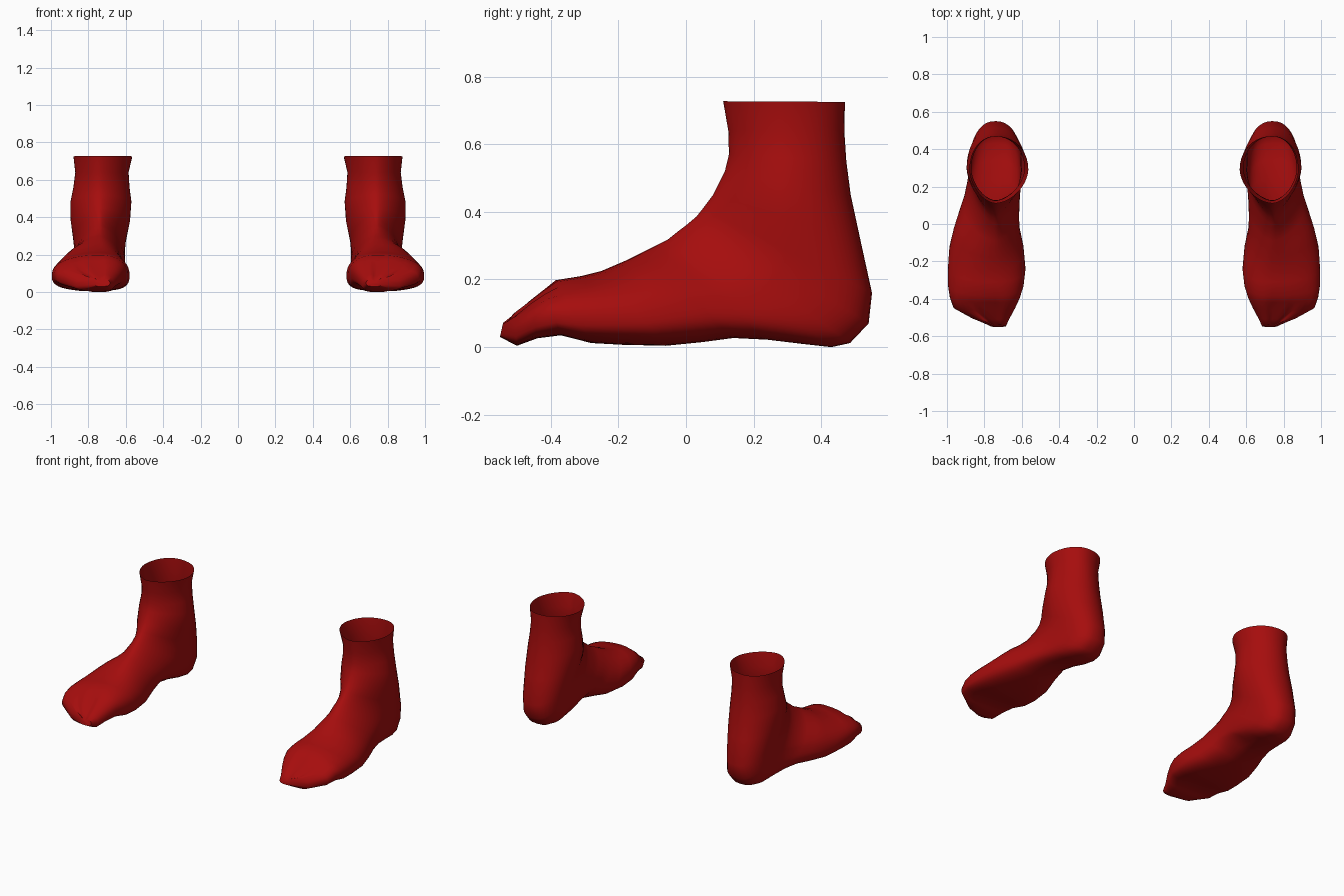
import bpy, bmesh, math

if "Cube" in bpy.data.objects:
    bpy.data.objects.remove(bpy.data.objects["Cube"])

skin = bpy.data.materials.new("deep red")
skin.diffuse_color = (0.38, 0.004, 0.004, 1)
skin.use_nodes = True
skin.node_tree.nodes["Principled BSDF"].inputs["Base Color"].default_value = skin.diffuse_color

# Cross-sections from the open ankle rim, round the heel, to the toe tips:
# (front/top y, z, back/bottom y, z, inner x, outer x)
SECTIONS = [
    (0.11, 0.727, 0.47, 0.725, 0.565, 0.88),
    (0.125, 0.64, 0.468, 0.64, 0.585, 0.87),
    (0.127, 0.57, 0.474, 0.55, 0.58, 0.88),
    (0.115, 0.52, 0.487, 0.45, 0.57, 0.895),
    (0.08, 0.45, 0.515, 0.32, 0.577, 0.895),
    (0.05, 0.41, 0.55, 0.16, 0.60, 0.88),
    (0.03, 0.385, 0.54, 0.07, 0.605, 0.875),
    (0.0, 0.36, 0.485, 0.012, 0.605, 0.88),
    (-0.02, 0.345, 0.43, 0.0, 0.605, 0.885),
    (-0.055, 0.317, 0.34, 0.010, 0.61, 0.895),
    (-0.09, 0.30, 0.24, 0.022, 0.613, 0.912),
    (-0.13, 0.28, 0.14, 0.027, 0.615, 0.94),
    (-0.18, 0.255, 0.05, 0.015, 0.61, 0.965),
    (-0.25, 0.225, -0.06, 0.004, 0.59, 0.988),
    (-0.31, 0.21, -0.19, 0.007, 0.58, 0.995),
    (-0.385, 0.198, -0.28, 0.012, 0.59, 0.995),
    (-0.42, 0.172, -0.37, 0.035, 0.61, 0.985),
    (-0.46, 0.142, -0.44, 0.026, 0.635, 0.965),
    (-0.51, 0.10, -0.50, 0.004, 0.665, 0.865),
    (-0.54, 0.075, -0.55, 0.03, 0.685, 0.765),
]
# Squareness of the front/top and back/bottom halves: (section index, front, back)
SHAPE = [(0, 1.75, 2.1), (3, 1.65, 1.9), (5, 1.6, 2.3), (7, 1.6, 2.9),
         (10, 1.7, 2.9), (13, 2.1, 2.9), (16, 2.3, 3.5), (19, 2.3, 3.0)]
POINTS = 40
RIDGE = 0.74
TOE_GAPS = (0.735, 0.80, 0.86, 0.915)


def spow(v, n):
    return math.copysign(abs(v) ** (2 / n), v)


def squareness(index):
    for (i0, a0, b0), (i1, a1, b1) in zip(SHAPE, SHAPE[1:]):
        if index <= i1:
            t = (index - i0) / (i1 - i0)
            return a0 + (a1 - a0) * t, b0 + (b1 - b0) * t


def section_points(index, sec):
    ty, tz, by, bz, xi, xo = sec
    toe = max(0, min(1, (index - 15) / 2))           # toe grooves fade in
    foot = max(0, min(1, (index - 8) / 5))           # ankle to forefoot
    mid = 0.5 - 0.08 * foot
    arch = 0.03 * math.exp(-((index - 11) / 1.5) ** 2)
    ridge = min(max(RIDGE, xi + 0.02), xo - 0.03)
    front, back = squareness(index)
    pts = []
    for k in range(POINTS):
        a = 2 * math.pi * k / POINTS
        c, s = math.cos(a), math.sin(a)
        n = front if s > 0 else back
        u, v = spow(c, n), spow(s, n)
        x = ridge + u * ((xo - ridge) if u > 0 else (ridge - xi))
        f = mid + v * ((1 - mid) if v > 0 else mid)
        y, z = by + (ty - by) * f, bz + (tz - bz) * f
        if s > 0:
            z -= 0.018 * toe * s * max(math.exp(-((x - g) / 0.014) ** 2) for g in TOE_GAPS)
        elif u < 0:
            z += arch * -v * -u * 2                  # raised inner arch
        pts.append((x, y, z))
    return pts


def make_foot(name, side):
    bm = bmesh.new()
    rings = [[bm.verts.new((side * x, y, z)) for x, y, z in section_points(i, s)]
             for i, s in enumerate(SECTIONS)]
    for r0, r1 in zip(rings, rings[1:]):
        for k in range(POINTS):
            j = (k + 1) % POINTS
            bm.faces.new((r0[k], r0[j], r1[j], r1[k]))
    bm.faces.new(rings[-1])                          # closed toe tip
    bmesh.ops.recalc_face_normals(bm, faces=bm.faces)
    for f in bm.faces:
        f.smooth = True
    mesh = bpy.data.meshes.new(name)
    bm.to_mesh(mesh)
    bm.free()
    mesh.materials.append(skin)
    obj = bpy.data.objects.new(name, mesh)
    bpy.context.collection.objects.link(obj)
    bpy.context.view_layer.objects.active = obj
    obj.select_set(True)
    bpy.ops.object.shade_smooth_by_angle(angle=math.radians(50))
    obj.select_set(False)


# Mirrored pair of feet
make_foot("right_foot", 1)
make_foot("left_foot", -1)
